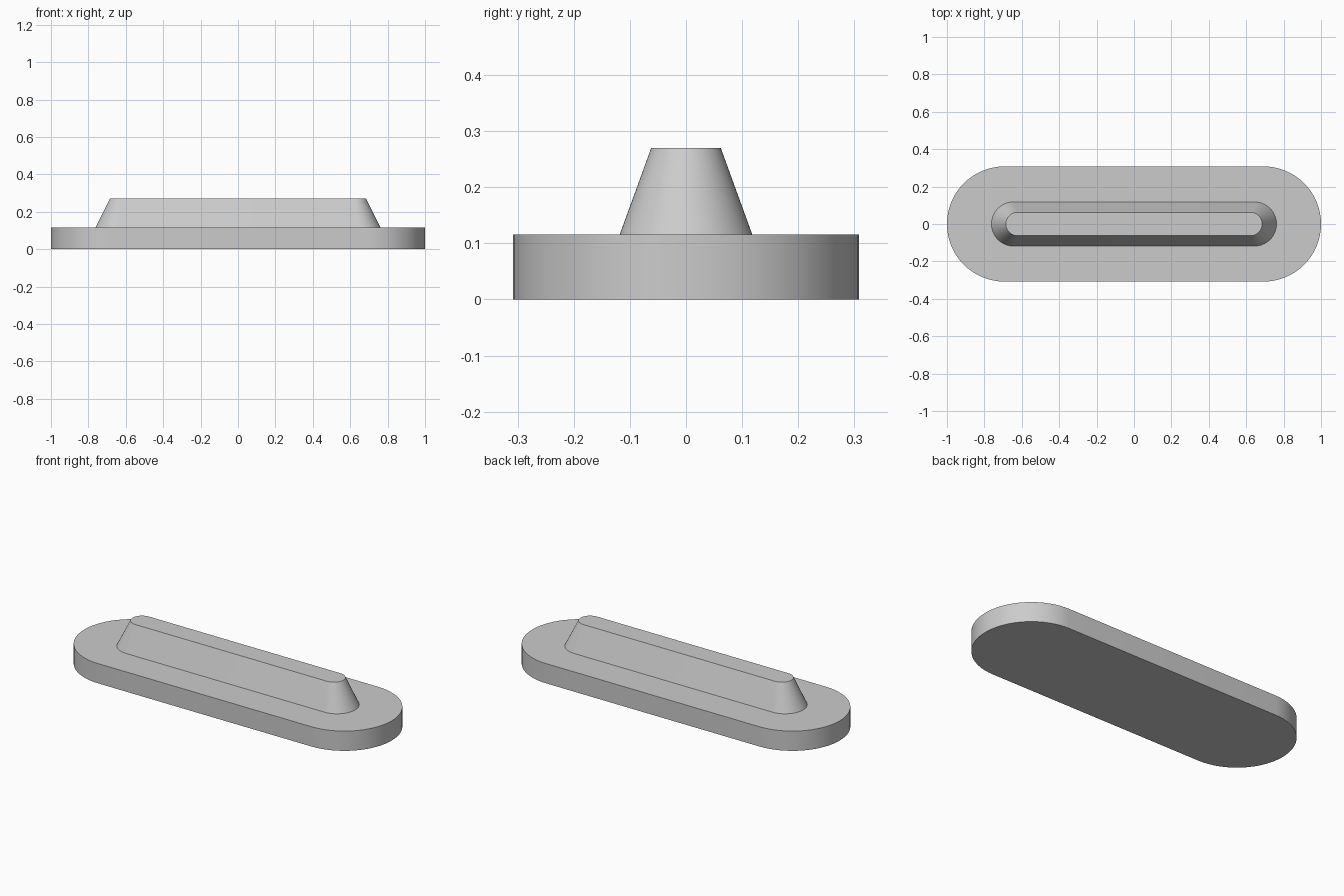
import bpy
import bmesh
from math import cos, sin, pi, radians

cube = bpy.data.objects.get("Cube")
if cube:
    bpy.data.objects.remove(cube, do_unlink=True)

grey = bpy.data.materials.new("light_grey")
grey.use_nodes = True
colour = (0.6, 0.6, 0.6, 1)
grey.diffuse_color = colour
grey.node_tree.nodes["Principled BSDF"].inputs["Base Color"].default_value = colour

ARC_STEPS = 32


def stadium(half_length, radius, z):
    """Outline of a slot shape: two half circles joined by straight sides."""
    points = []
    for side in (1, -1):
        for i in range(ARC_STEPS + 1):
            a = -pi / 2 + pi * i / ARC_STEPS
            points.append((side * (half_length - radius + radius * cos(a)),
                           side * radius * sin(a), z))
    return points


def loft(name, lower, upper):
    """Closed solid between two slot outlines, with sharp rims."""
    bm = bmesh.new()
    low = [bm.verts.new(p) for p in stadium(*lower)]
    top = [bm.verts.new(p) for p in stadium(*upper)]
    bm.faces.new(low[::-1])
    bm.faces.new(top)
    for i in range(len(low)):
        j = (i + 1) % len(low)
        bm.faces.new((low[i], low[j], top[j], top[i]))
    bmesh.ops.recalc_face_normals(bm, faces=bm.faces)
    mesh = bpy.data.meshes.new(name)
    bm.to_mesh(mesh)
    bm.free()
    mesh.materials.append(grey)
    obj = bpy.data.objects.new(name, mesh)
    bpy.context.collection.objects.link(obj)
    bpy.ops.object.select_all(action="DESELECT")
    obj.select_set(True)
    bpy.context.view_layer.objects.active = obj
    bpy.ops.object.shade_smooth_by_angle(angle=radians(30))
    return obj


# Flat base plate and the tapered grip ridge standing on it
BASE_TOP = 0.116
loft("base_plate", (1.0, 0.308, 0), (1.0, 0.308, BASE_TOP))
loft("grip_ridge", (0.762, 0.118, BASE_TOP), (0.685, 0.062, 0.27))
